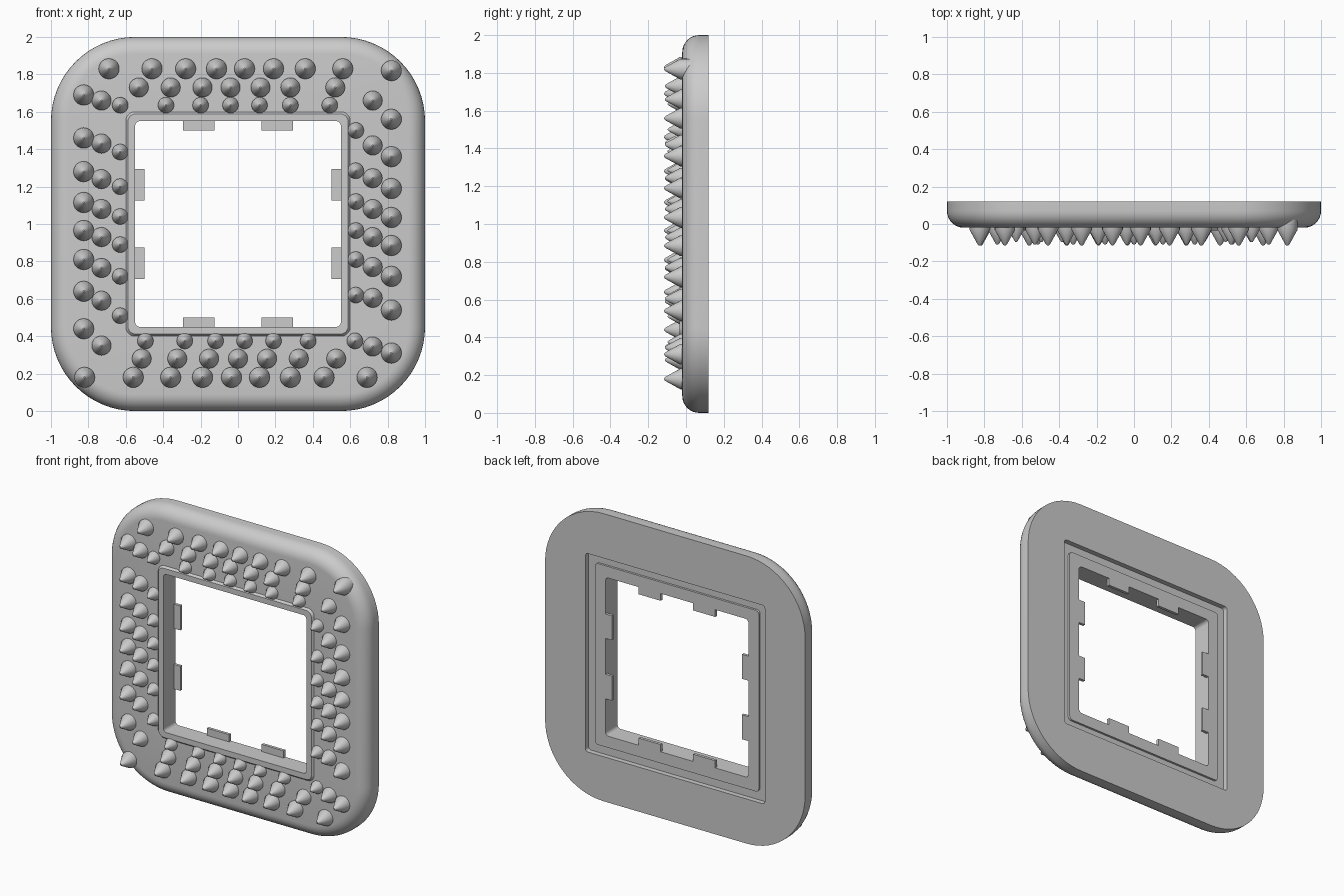
import bpy, bmesh
from math import sin, cos, pi, radians
from mathutils import Matrix

if "Cube" in bpy.data.objects:
    bpy.data.objects.remove(bpy.data.objects["Cube"])


def rounded_loop(half, r, y, n=16):
    """Rounded square in the XZ plane, centred at z = 1."""
    pts = []
    for k, (sx, sz) in enumerate([(1, 1), (-1, 1), (-1, -1), (1, -1)]):
        for i in range(n + 1):
            a = k * pi / 2 + i / n * pi / 2
            pts.append((sx * (half - r) + r * cos(a), y,
                        1 + sz * (half - r) + r * sin(a)))
    return pts


def finish(bm, name):
    bmesh.ops.recalc_face_normals(bm, faces=bm.faces)
    mesh = bpy.data.meshes.new(name)
    bm.to_mesh(mesh)
    bm.free()
    ob = bpy.data.objects.new(name, mesh)
    bpy.context.collection.objects.link(ob)
    bpy.ops.object.select_all(action='DESELECT')
    ob.select_set(True)
    bpy.context.view_layer.objects.active = ob
    bpy.ops.object.shade_smooth_by_angle(angle=radians(30))
    return ob


# Frame: closed cross-section (half size, corner radius, y) swept round the square
F = 0.09
section = [(1, 0.45, 0.12)]
for i in range(9):
    t = i / 8 * pi / 2
    inset = F * (1 - cos(t))
    section.append((1 - inset, 0.45 - inset, 0.07 - F * sin(t)))
section += [(0.60, 0.05, -0.02), (0.588, 0.04, -0.034),      # raised front rim
            (0.55, 0.025, -0.034), (0.55, 0.025, 0.10),      # opening wall
            (0.63, 0.025, 0.10), (0.63, 0.025, 0.085),       # inner back step
            (0.69, 0.02, 0.085), (0.69, 0.02, 0.12)]         # back recess
bm = bmesh.new()
loops = [[bm.verts.new(p) for p in rounded_loop(*s)] for s in section]
for a, b in zip(loops, loops[1:] + loops[:1]):
    for i in range(len(a)):
        j = (i + 1) % len(a)
        bm.faces.new((a[i], a[j], b[j], b[i]))
finish(bm, "frame")

# Retaining tabs: two on each side of the opening, at the back
bm = bmesh.new()
for k in range(4):
    for s in (-0.21, 0.21):
        m = (Matrix.Translation((0, 0, 1)) @ Matrix.Rotation(k * pi / 2, 4, 'Y')
             @ Matrix.Translation((s, 0.09, 0.53))
             @ Matrix.Diagonal((0.17, 0.02, 0.06, 1)))
        bmesh.ops.create_cube(bm, size=1, matrix=m)
finish(bm, "retaining_tabs")

# Spike positions, as offsets from the frame centre
outer = [-0.69, -0.46, -0.28, -0.115, 0.035, 0.19, 0.36, 0.56]
spikes = [(0.82, 0.82, 0.055), (-0.82, -0.82, 0.055)]
for u in outer:
    spikes += [(u, 0.83, 0.055), (0.82, u, 0.055),
               (-u, -0.82, 0.055), (-0.825, -u, 0.055)]
rows = [  # (fixed axis, fixed value, radius, positions)
    ('z', 0.73, 0.052, [-0.53, -0.36, -0.19, -0.04, 0.12, 0.28, 0.52]),
    ('z', -0.72, 0.052, [-0.515, -0.325, -0.155, 0, 0.155, 0.325, 0.525]),
    ('x', 0.72, 0.052, [0.66, 0.42, 0.245, 0.08, -0.07, -0.23, -0.395, -0.655]),
    ('x', -0.73, 0.052, [0.66, 0.43, 0.24, 0.08, -0.07, -0.235, -0.41, -0.65]),
    ('z', 0.635, 0.043, [-0.385, -0.2, -0.04, 0.115, 0.28, 0.49]),
    ('z', -0.625, 0.043, [-0.495, -0.285, -0.12, 0.035, 0.19, 0.375, 0.625]),
    ('x', 0.63, 0.043, [0.5, 0.285, 0.12, -0.035, -0.19, -0.38]),
    ('x', -0.63, 0.043, [0.635, 0.385, 0.2, 0.04, -0.11, -0.28, -0.49]),
]
for axis, c, r, us in rows:
    spikes += [(u, c, r) if axis == 'z' else (c, u, r) for u in us]

# Spikes: blunt cones with a short root sunk into the frame
bm = bmesh.new()
N = 20
for x, z, r in spikes:
    tip = -0.03 - 1.55 * r
    prev = None
    for rad, y in [(r, 0.03), (r, -0.03), (0.2 * r, tip + 0.006), (0.08 * r, tip)]:
        ring = [bm.verts.new((x + rad * cos(2 * pi * i / N), y,
                              1 + z + rad * sin(2 * pi * i / N))) for i in range(N)]
        if prev:
            for i in range(N):
                j = (i + 1) % N
                bm.faces.new((prev[i], prev[j], ring[j], ring[i]))
        else:
            bm.faces.new(ring)
        prev = ring
    bm.faces.new(prev)
finish(bm, "spikes")
